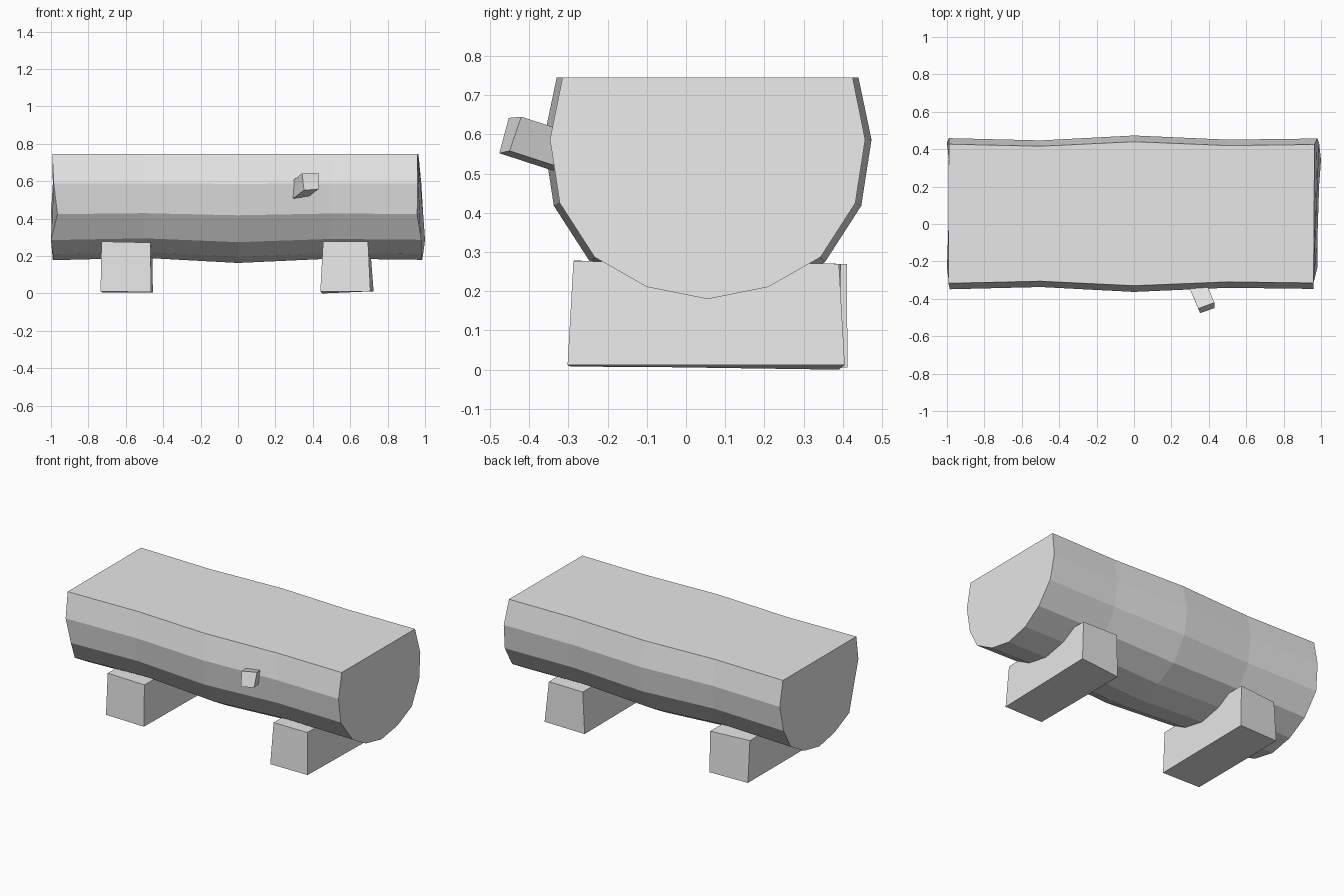
import bpy

if "Cube" in bpy.data.objects:
    bpy.data.objects.remove(bpy.data.objects["Cube"])

grey = bpy.data.materials.new("plain grey")
grey.diffuse_color = (0.8, 0.8, 0.8, 1)
grey.use_nodes = True
grey.node_tree.nodes["Principled BSDF"].inputs["Base Color"].default_value = grey.diffuse_color


def loft(name, rings):
    """Skin a closed solid through rings that all have the same point count."""
    n = len(rings[0])
    verts = [p for ring in rings for p in ring]
    faces = [tuple(range(n)), tuple(range(len(verts) - n, len(verts)))]
    for r in range(len(rings) - 1):
        for i in range(n):
            j = (i + 1) % n
            faces.append((r * n + i, r * n + j, (r + 1) * n + j, (r + 1) * n + i))
    mesh = bpy.data.meshes.new(name)
    mesh.from_pydata(verts, [], faces)
    obj = bpy.data.objects.new(name, mesh)
    bpy.context.collection.objects.link(obj)
    mesh.materials.append(grey)
    # consistent outward normals
    bpy.context.view_layer.objects.active = obj
    obj.select_set(True)
    bpy.ops.object.mode_set(mode='EDIT')
    bpy.ops.mesh.select_all(action='SELECT')
    bpy.ops.mesh.normals_make_consistent(inside=False)
    bpy.ops.object.mode_set(mode='OBJECT')
    obj.select_set(False)
    return obj


# Log seat: half profile (offset from centre line, height), back top to bottom, then mirrored
CY, CZ, TOP = 0.055, 0.60, 0.745
half = [(0.37, TOP), (0.402, 0.587), (0.377, 0.425), (0.288, 0.287), (0.155, 0.211), (0, 0.18)]
profile = half + [(-y, z) for y, z in reversed(half[:-1])]


def section(xs, scale):
    return [(x, CY + y * scale, z if z == TOP else CZ + (z - CZ) * scale)
            for x, (y, z) in zip(xs, profile)]


# Roughly sawn ends
left_end = [-.99, -.99, -1, -.99, -.99, -.99, -.99, -1, -.965, -.985, -.993]
right_end = [.965, .98, .99, 1, .99, .985, .98, .98, .958, .96, .96]
loft("log_seat", [
    section(left_end, 1.005),
    section([-0.5] * 11, 0.975),
    section([0] * 11, 1.04),
    section([0.5] * 11, 0.985),
    section(right_end, 1.0),
])

# Block legs: front ring then back ring, slightly out of square
loft("left_leg", [
    [(-.735, -.295, .012), (-.465, -.295, .007), (-.468, -.285, .272), (-.73, -.285, .278)],
    [(-.725, .405, .005), (-.455, .412, .005), (-.46, .41, .27), (-.725, .385, .27)],
])
loft("right_leg", [
    [(.44, -.30, .01), (.708, -.302, .012), (.695, -.287, .277), (.455, -.287, .277)],
    [(.45, .39, 0), (.725, .405, .012), (.705, .39, .27), (.46, .395, .27)],
])

# Cut branch stub on the front, running back into the log
tip = [(.353, -.476, .552), (.43, -.45, .558), (.43, -.42, .645), (.343, -.452, .642)]
base = [(x - .085, y + .20, z - .065) for x, y, z in tip]
loft("branch_stub", [tip, base])
